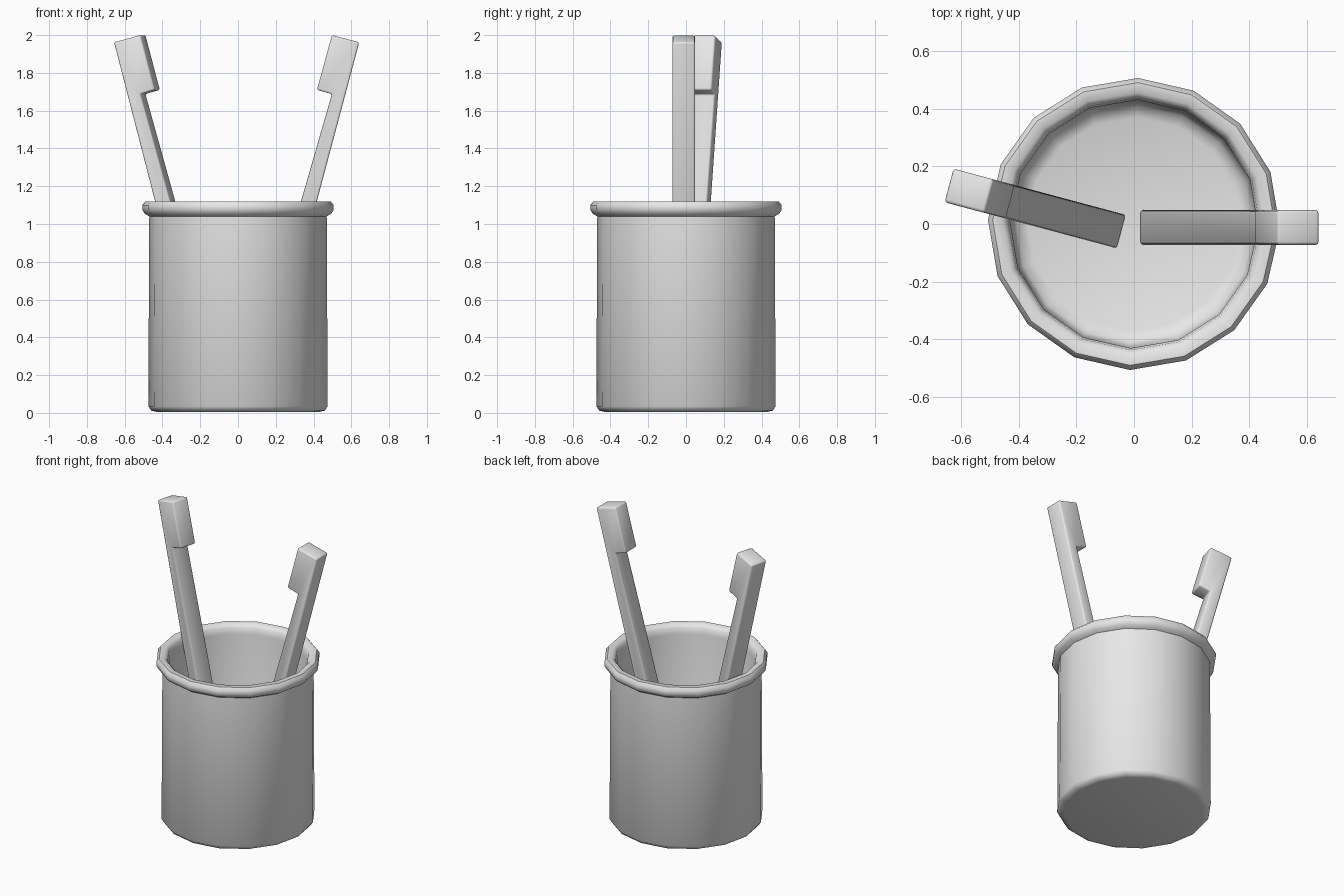
import bpy
import bmesh
from math import cos, sin, pi, radians

cube = bpy.data.objects.get("Cube")
if cube:
    bpy.data.objects.remove(cube, do_unlink=True)

SIDES = 16

grey = bpy.data.materials.new("plain grey")
grey.use_nodes = True
grey.diffuse_color = (0.8, 0.8, 0.8, 1)
grey.node_tree.nodes["Principled BSDF"].inputs["Base Color"].default_value = (0.8, 0.8, 0.8, 1)


def finish(bm, name, angle):
    """Turn a bmesh into a smooth-shaded grey object."""
    bmesh.ops.recalc_face_normals(bm, faces=bm.faces)
    mesh = bpy.data.meshes.new(name)
    bm.to_mesh(mesh)
    bm.free()
    mesh.materials.append(grey)
    obj = bpy.data.objects.new(name, mesh)
    bpy.context.collection.objects.link(obj)
    bpy.ops.object.select_all(action='DESELECT')
    obj.select_set(True)
    bpy.context.view_layer.objects.active = obj
    bpy.ops.object.shade_smooth_by_angle(angle=radians(angle))
    return obj


def make_cup():
    """Turned profile: outer base, wall, rolled rim, inner wall, floor."""
    profile = [(0.43, 0.005), (0.46, 0.012), (0.475, 0.035), (0.47, 1.04),
               (0.495, 1.055), (0.506, 1.075), (0.506, 1.10), (0.49, 1.12),
               (0.455, 1.12), (0.437, 1.10), (0.43, 1.06), (0.425, 0.08),
               (0.41, 0.045), (0.37, 0.03)]
    bm = bmesh.new()
    turn = radians(-1.6)
    rings = []
    for r, z in profile:
        rings.append([bm.verts.new((r * cos(turn + 2 * pi * i / SIDES),
                                    r * sin(turn + 2 * pi * i / SIDES), z))
                      for i in range(SIDES)])
    for low, high in zip(rings, rings[1:]):
        for i in range(SIDES):
            j = (i + 1) % SIDES
            bm.faces.new((low[i], low[j], high[j], high[i]))
    bm.faces.new(rings[0])
    bm.faces.new(rings[-1])
    return finish(bm, "cup", 50)


def make_brush(name, offset, turn):
    """Leaning handle with a block head, extruded across its width."""
    outline = [(0.02, 0.032), (0.12, 0.005), (0.642, 1.962),
               (0.497, 2.0), (0.418, 1.71), (0.497, 1.688)]
    half_width = 0.06
    bm = bmesh.new()
    face = bm.faces.new([bm.verts.new((x, -half_width, z)) for x, z in outline])
    swept = bmesh.ops.extrude_face_region(bm, geom=[face])
    moved = [g for g in swept["geom"] if isinstance(g, bmesh.types.BMVert)]
    bmesh.ops.translate(bm, verts=moved, vec=(0, 2 * half_width, 0))
    bmesh.ops.recalc_face_normals(bm, faces=bm.faces)
    # Softly rounded edges
    bmesh.ops.bevel(bm, geom=bm.edges[:], offset=0.01, segments=2,
                    profile=0.5, affect='EDGES')
    obj = finish(bm, name, 50)
    obj.location = offset
    obj.rotation_euler.z = radians(turn)
    return obj


make_cup()
make_brush("left_toothbrush", (0, -0.012, 0), 0)
make_brush("right_toothbrush", (-0.023, -0.032, 0), 165)
